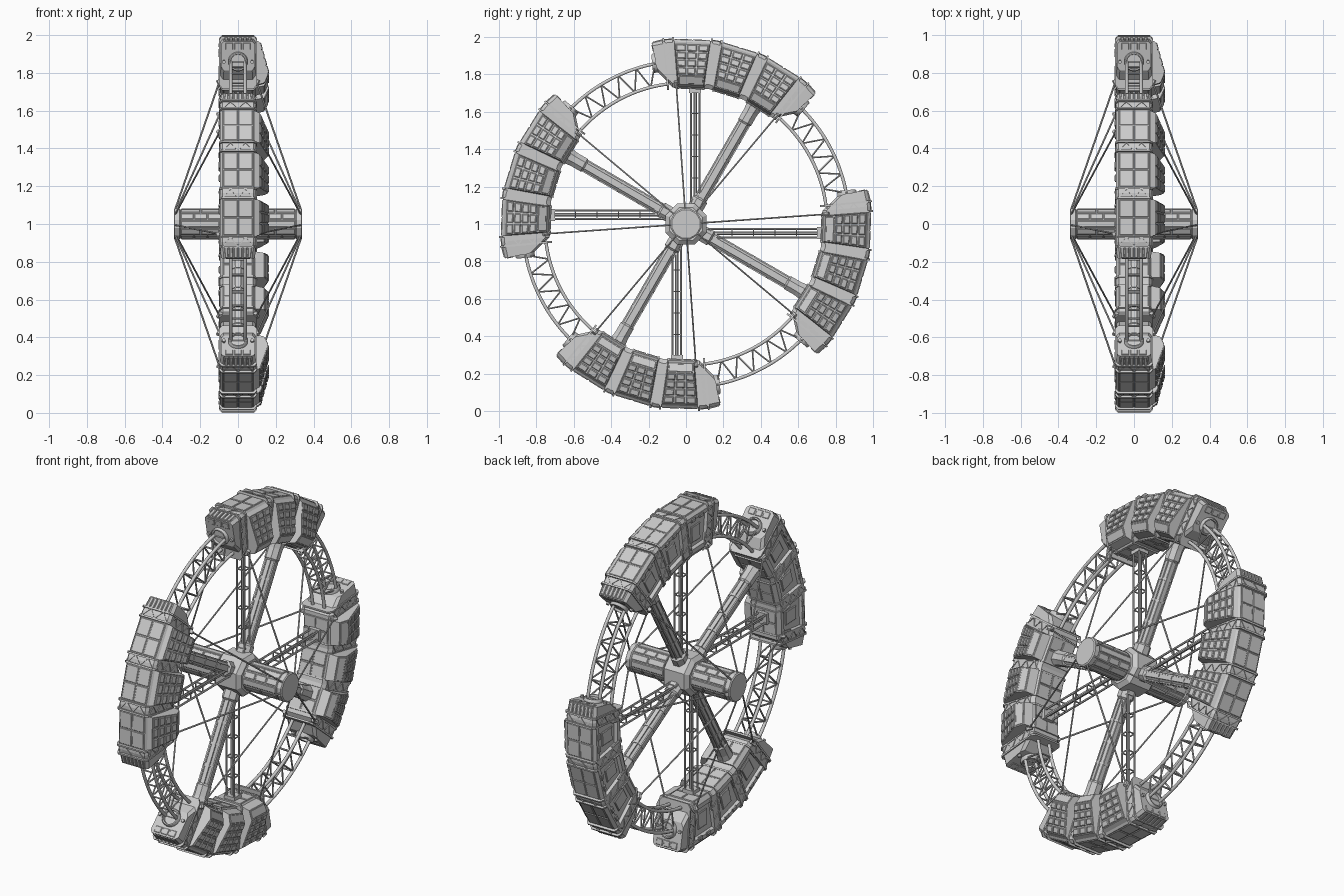
import bpy, bmesh
from math import sin, cos, pi, radians
from mathutils import Vector as V

if "Cube" in bpy.data.objects:
    bpy.data.objects.remove(bpy.data.objects["Cube"])

AX = V((1, 0, 0))


def P(r, a, x=0.0, t=0.0):
    """Point at radius r, angle a (deg, from +y to +z), axial x, tangential shift t."""
    a = radians(a)
    return V((x, r * cos(a) - t * sin(a), r * sin(a) + t * cos(a)))


def loft(bm, sections):
    rings = [[bm.verts.new(p) for p in s] for s in sections]
    n = len(rings[0])
    for A, B in zip(rings, rings[1:]):
        for i in range(n):
            j = (i + 1) % n
            bm.faces.new((A[i], A[j], B[j], B[i]))
    bm.faces.new(rings[0][::-1])
    bm.faces.new(rings[-1])


def circle(c, d, r, n, ref=AX):
    d = d.normalized()
    u = d.cross(ref if abs(d.dot(ref)) < 0.95 else V((0, 0, 1))).normalized()
    w = d.cross(u)
    return [c + r * (u * cos(2 * pi * (i + .5) / n) + w * sin(2 * pi * (i + .5) / n)) for i in range(n)]


def rod(bm, p, q, r, n=6):
    loft(bm, [circle(p, q - p, r, n), circle(q, q - p, r, n)])


def pads(bm, q, nu, nv, gap, h, out):
    """Grid of raised bevelled pads on the quad q, raised toward `out`."""
    a, b, c, d = q
    nrm = (b - a).cross(d - a).normalized()
    if nrm.dot(out) < 0:
        nrm = -nrm
    at = lambda u, v: (a * (1 - u) + b * u) * (1 - v) + (d * (1 - u) + c * u) * v
    lu, lv = (at(1, .5) - at(0, .5)).length, (at(.5, 1) - at(.5, 0)).length

    def ring(i, j, g, k):
        gu, gv = g / lu, g / lv
        u0, u1, v0, v1 = i / nu + gu, (i + 1) / nu - gu, j / nv + gv, (j + 1) / nv - gv
        return [at(u, v) + nrm * k for u, v in ((u0, v0), (u1, v0), (u1, v1), (u0, v1))]
    for i in range(nu):
        for j in range(nv):
            loft(bm, [ring(i, j, gap, -.003), ring(i, j, gap, h * .5), ring(i, j, gap + h * .6, h)])


def finish(bm, name, copies=4, smooth=False):
    """Make the mesh and repeat it in quarter turns about the axle."""
    bmesh.ops.recalc_face_normals(bm, faces=bm.faces)
    me = bpy.data.meshes.new(name)
    bm.to_mesh(me)
    bm.free()
    if smooth:
        me.shade_smooth()
        me.set_sharp_from_angle(angle=radians(50))
    for k in range(copies):
        ob = bpy.data.objects.new(name, me)
        ob.location = (0, 0, 1)
        ob.rotation_euler = (k * pi / 2, 0, 0)
        bpy.context.collection.objects.link(ob)


BOUNDS = [5.5, -9.5, -24.5, -39.5]
CENTRES = [-2, -17, -32]
SEC = [(-.096, .755), (-.08, .732), (.08, .732), (.096, .755), (.096, .975), (.082, .992), (-.082, .992), (-.096, .975)]
CAP = [(-.09, .845, .075), (-.075, .822, .07), (.075, .822, .07), (.09, .845, .075),
       (.09, .965, .088), (.075, .98, .09), (-.075, .98, .09), (-.09, .965, .088)]
ENDS = [(5.5, 1), (-39.5, -1)]

# habitat shell: three straight segments plus chamfered end caps
bm = bmesh.new()
cap = lambda a, s: [P(r, a, x, t * s) for x, r, t in CAP]
loft(bm, [cap(5.5, 1)] + [[P(r, a, x) for x, r in SEC] for a in BOUNDS] + [cap(-39.5, -1)])
bmesh.ops.recalc_face_normals(bm, faces=bm.faces)
side = [f for f in bm.faces if f.normal.x < -.99 and f.calc_area() > .025]
bmesh.ops.inset_individual(bm, faces=side, thickness=.034, depth=0)
bmesh.ops.inset_individual(bm, faces=side, thickness=.012, depth=-.016)
finish(bm, "habitat_shell")

# outer plating, inner plating and side details
bm = bmesh.new()
for a, b, c in zip(BOUNDS, BOUNDS[1:], CENTRES):
    a, b = a - 1.9, b + 1.9
    k = cos(radians(7.5)) / cos(radians(5.6))      # stay on the flat chord
    for r, out in ((.992, P(1, c)), (.732, -P(1, c))):
        pads(bm, [P(r * k, a, -.08), P(r * k, a, .08), P(r * k, b, .08), P(r * k, b, -.08)], 2, 2, .003, .004, out)
    # braces and boxes in the recessed side
    pads(bm, [P(.80, c + 3.5, -.081), P(.80, c - 3.5, -.081), P(.91, c - 3, -.081), P(.91, c + 3, -.081)], 1, 1, .008, .006, -AX)
    for s in (-1, 1):
        pads(bm, [P(.935, c + s * 1, -.096), P(.935, c + s * 3.4, -.096), P(.96, c + s * 3.4, -.096), P(.96, c + s * 1, -.096)], 1, 1, .002, .006, -AX)
        rod(bm, P(.765, c + s * 4.6, -.097), P(.83, c + s * 5, -.097), .006)
for a, s in ENDS:
    pads(bm, [P(.992, a, -.075, .02 * s), P(.992, a, .075, .02 * s), P(.981, a, .072, .088 * s), P(.981, a, -.072, .088 * s)], 6, 1, .003, .005, P(1, a))
    pads(bm, [P(.932, a, -.07, .084 * s), P(.932, a, .07, .084 * s), P(.975, a, .07, .089 * s), P(.975, a, -.07, .089 * s)], 3, 1, .004, .004, P(0, a, 0, s))
finish(bm, "hull_plates")

# ribs at the segment joints: twin lips with lattice between
bm = bmesh.new()
for a in BOUNDS:
    for t in (-.026, .026):
        grown = [(x * 1.04, r + (.009 if r > .9 else -.010)) for x, r in SEC]
        loft(bm, [[P(r, a, x, t + d) for x, r in grown] for d in (-.005, .005)])
    for x in (-.097, .097):
        for i in range(6):
            s = .024 * (-1) ** i
            r0, r1 = .75 + i * .038, .788 + i * .038
            rod(bm, P(r0, a, x, s), P(r1, a, x, -s), .004, 4)
    for i in range(4):
        s = .024 * (-1) ** i
        rod(bm, P(.992, a, -.08 + .04 * i, s), P(.992, a, -.04 + .04 * i, -s), .004, 4)
finish(bm, "joint_ribs")

# window bays bulging toward +x
bm = bmesh.new()
tiles = bmesh.new()
BAY = [(.978, .09, 5.8), (.965, .114, 5.5), (.80, .160, 5.2), (.748, .138, 5.2), (.735, .09, 5.6)]
for c in CENTRES:
    L, R = [[P(r, c + s * w, x) for r, x, w in BAY] for s in (1, -1)]
    loft(bm, [L, R])
    pads(tiles, [L[1], R[1], R[2], L[2]], 3, 4, .004, .007, AX)
    pads(tiles, [L[2], R[2], R[3], L[3]], 1, 1, .006, .003, AX)
finish(bm, "window_bay")
finish(tiles, "window_panes")

# round ports on the cap ends
bm = bmesh.new()
for a, s in ENDS:
    d = P(0, a, 0, s)
    c = P(.872, a, 0, .068 * s)
    loft(bm, [circle(c + d * h, d, r, 20) for h, r in ((0, .052), (.024, .052), (.03, .047), (.03, .04), (.018, .038))])
    for x in (-.075, .075):
        rod(bm, P(.87, a, x, .07 * s), P(.87, a, x, .09 * s), .01)
finish(bm, "end_port", smooth=True)

# ring truss in the gap between habitats
bm = bmesh.new()
A0, A1, N = 7, 48, 20
arc = [A0 + (A1 - A0) * i / N for i in range(N + 1)]
for x in (-.038, .038):
    for r in (.755, .873):
        loft(bm, [circle(P(r, a, x), P(0, a, 0, 1), .0095, 8) for a in arc])
    for i in range(10):
        a, b = 11 + 3.4 * i, 14.4 + 3.4 * i
        r0, r1 = (.755, .873) if i % 2 else (.873, .755)
        rod(bm, P(r0, a, x), P(r1, b, x), .005)
for i in range(11):
    r = .755 if i % 2 else .873
    rod(bm, P(r, 11 + 3.4 * i, -.038), P(r, 11 + 3.4 * i, .038), .005)
finish(bm, "ring_truss", smooth=True)

# thick access spoke with collars and lengthwise conduits
bm = bmesh.new()
d = P(1, -30)
prof = [(.08, .046), (.15, .046), (.16, .034), (.62, .034), (.63, .042), (.69, .042), (.74, .05)]
loft(bm, [circle(d * h, d, r, 8) for h, r in prof])
for i in range(8):
    o = circle(V(), d, .034, 8)[i]
    rod(bm, d * .15 + o, d * .64 + o, .005, 4)
for h in (.28, .40, .52):
    loft(bm, [circle(d * (h + k), d, .038, 8) for k in (-.006, .006)])
finish(bm, "access_spoke")

# light lattice spoke, set off to one side
bm = bmesh.new()
corners = [(-.024, -.072), (.024, -.072), (.024, -.026), (-.024, -.026)]
for i, (x, t) in enumerate(corners):
    x2, t2 = corners[(i + 1) % 4]
    rod(bm, P(.07, 0, x, t), P(.735, 0, x, t), .006)
    for k in range(6):
        rod(bm, P(.13 + k * .115, 0, x, t), P(.13 + k * .115, 0, x2, t2), .004, 4)
rod(bm, P(.07, 0, 0, -.049), P(.735, 0, 0, -.049), .011, 8)
loft(bm, [[P(r, 0, x * 1.4, -.049 + (t + .049) * 1.4) for x, t in corners] for r in (.70, .735)])
finish(bm, "lattice_spoke")

# stay cables from the axle tips to the habitats
bm = bmesh.new()
for s in (-1, 1):
    for a in (4, -10, -40):
        if a != -10:
            rod(bm, P(.08, a, s * .332), P(.75, a, s * .1), .005)
            rod(bm, P(.735, a, s * .092), P(.765, a, s * .106), .012)
finish(bm, "stay_cables")

# axle, central hub and axle plating
bm = bmesh.new()
loft(bm, [circle(AX * x, AX, r, 12, V((0, 0, 1))) for x, r in
          ((-.34, .078), (-.335, .085), (-.31, .085), (-.305, .079), (.305, .079), (.31, .085), (.335, .085), (.34, .078))])
finish(bm, "axle", 1)
bm = bmesh.new()
loft(bm, [circle(AX * x, AX, r, 8, V((0, 0, 1))) for x, r in ((-.085, .095), (-.065, .12), (.065, .12), (.085, .095))])
finish(bm, "central_hub", 1)
bm = bmesh.new()
for s in (-1, 1):
    ring = [[p + AX * s * x for p in circle(V(), AX, .079, 12, V((0, 0, 1)))] for x in (.09, .305)]
    for i in range(3):
        q = [ring[0][i], ring[0][i + 1], ring[1][i + 1], ring[1][i]]
        pads(bm, q, 1, (2, 3, 1)[i], .003, .005, (q[0] + q[1]) * V((0, 1, 1)).length - AX * (q[0] + q[1]).x * V((0, 1, 1)).length)
finish(bm, "axle_plates")
